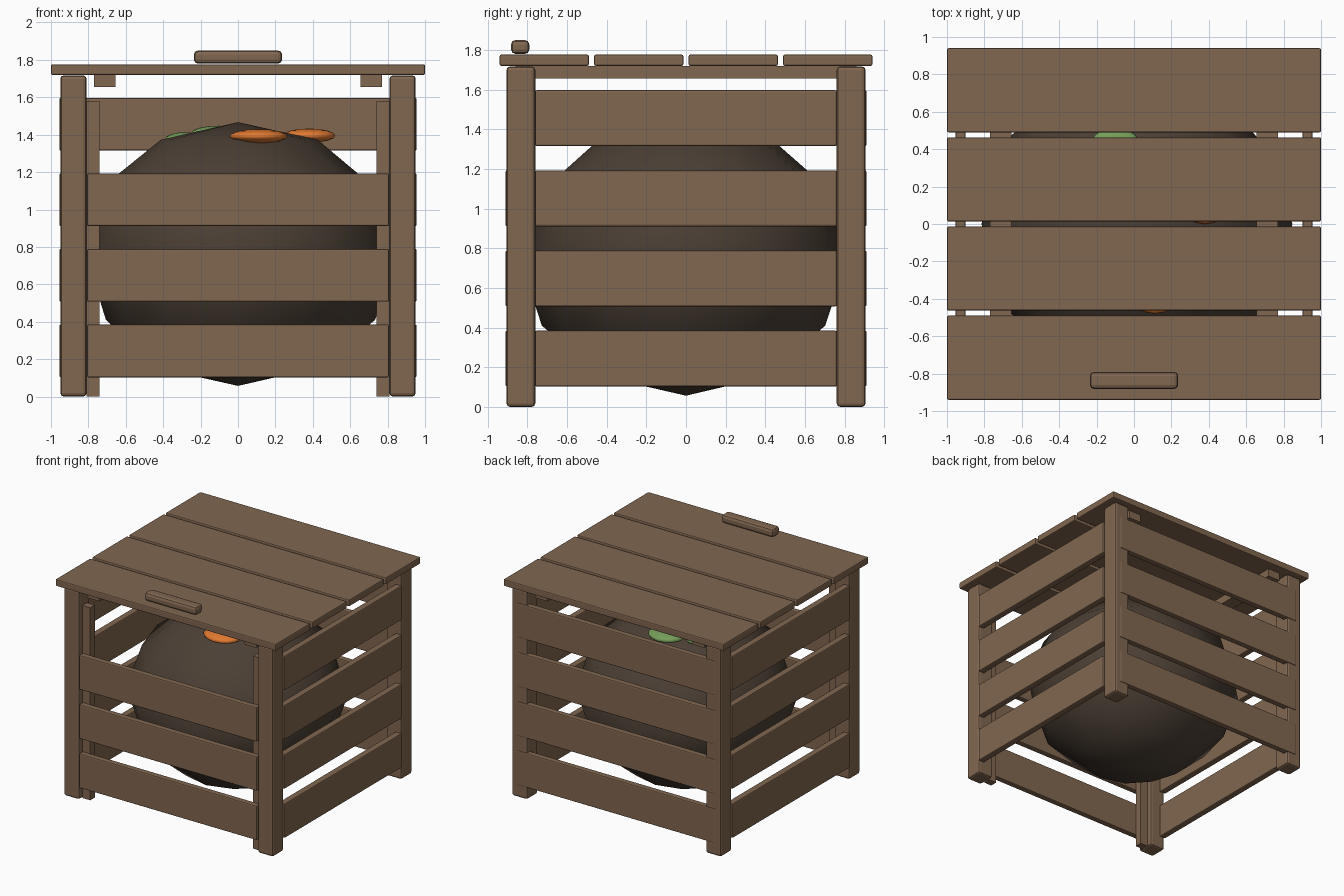
import bpy, bmesh, math, random

if "Cube" in bpy.data.objects:
    bpy.data.objects.remove(bpy.data.objects["Cube"])
random.seed(4)

def material(name, rgb):
    m = bpy.data.materials.new(name)
    m.diffuse_color = (*rgb, 1)
    m.use_nodes = True
    m.node_tree.nodes["Principled BSDF"].inputs["Base Color"].default_value = m.diffuse_color
    return m

WOOD = material("wood", (0.22, 0.135, 0.08))
SOIL = material("compost", (0.07, 0.05, 0.035))
ORANGE = material("orange_peel", (0.75, 0.19, 0.03))
GREEN = material("green_leaf", (0.18, 0.34, 0.10))

def add(name, bm, mat, smooth=False):
    me = bpy.data.meshes.new(name)
    for f in bm.faces:
        f.smooth = smooth
    bm.to_mesh(me)
    bm.free()
    me.materials.append(mat)
    ob = bpy.data.objects.new(name, me)
    bpy.context.collection.objects.link(ob)
    return ob

def box(name, x, y, z, bevel=0.0):
    """Box from (min, max) ranges, with optional bevelled edges."""
    bm = bmesh.new()
    bmesh.ops.create_cube(bm, size=1)
    for v in bm.verts:
        v.co = [(a + b) / 2 + c * (b - a) for (a, b), c in zip((x, y, z), v.co)]
    ob = add(name, bm, WOOD)
    if bevel:
        mod = ob.modifiers.new("bevel", "BEVEL")
        mod.width, mod.segments = bevel, 2
    return ob

def span(s, a, b):
    return tuple(sorted((s * a, s * b)))

# corner posts
for sx, side in ((-1, "left"), (1, "right")):
    for sy, end in ((-1, "front"), (1, "back")):
        box(f"{end}_{side}_post", span(sx, 0.81, 0.95), span(sy, 0.76, 0.905),
            (0, 1.717), 0.018)
    # guide strips behind the removable front slats
    box(f"front_{side}_guide", span(sx, 0.74, 0.81), (-0.86, -0.80), (0, 1.58))
    # battens under the lid
    box(f"lid_{side}_batten", span(sx, 0.655, 0.77), (-0.86, 0.86), (1.655, 1.72))

# wall slats: four rows at sides and back, three at the front
for i in range(4):
    z = (0.103 + 0.404 * i, 0.385 + 0.404 * i)
    for sx, side in ((-1, "left"), (1, "right")):
        box(f"{side}_slat_{i}", span(sx, 0.90, 0.955), (-0.76, 0.76), z, 0.008)
    box(f"back_slat_{i}", (-0.90, 0.90), (0.86, 0.91), z, 0.008)
    if i < 3:
        box(f"front_slat_{i}", (-0.807, 0.807), (-0.91, -0.86), z, 0.008)

# lid boards and handle
for i in range(4):
    y = -0.94 + 0.4767 * i
    box(f"lid_board_{i}", (-1, 1), (y, y + 0.45), (1.72, 1.776), 0.008)
box("lid_handle", (-0.236, 0.236), (-0.882, -0.79), (1.78, 1.85), 0.022)

# lumpy compost heap
bm = bmesh.new()
bmesh.ops.create_uvsphere(bm, u_segments=12, v_segments=6, radius=1)
for v in bm.verts:
    k = 1 if abs(v.co.z) > 0.99 else random.uniform(0.98, 1.03)
    v.co = (v.co.x * 0.83 * k, v.co.y * 0.82 * k, v.co.z * 0.705 + 0.762)
add("compost_heap", bm, SOIL, True)

# vegetable scraps on top
def scrap(name, pos, rx, ry, mat):
    bm = bmesh.new()
    bmesh.ops.create_uvsphere(bm, u_segments=16, v_segments=8, radius=1)
    for v in bm.verts:
        v.co = (pos[0] + v.co.x * rx, pos[1] + v.co.y * ry, pos[2] + v.co.z * 0.038)
    add(name, bm, mat, True)

scrap("front_peel", (0.11, -0.35, 1.392), 0.155, 0.13, ORANGE)
scrap("side_peel", (0.38, 0.12, 1.395), 0.14, 0.12, ORANGE)
scrap("back_leaf", (-0.10, 0.38, 1.41), 0.15, 0.14, GREEN)
scrap("side_leaf", (-0.29, 0.25, 1.375), 0.10, 0.10, GREEN)
